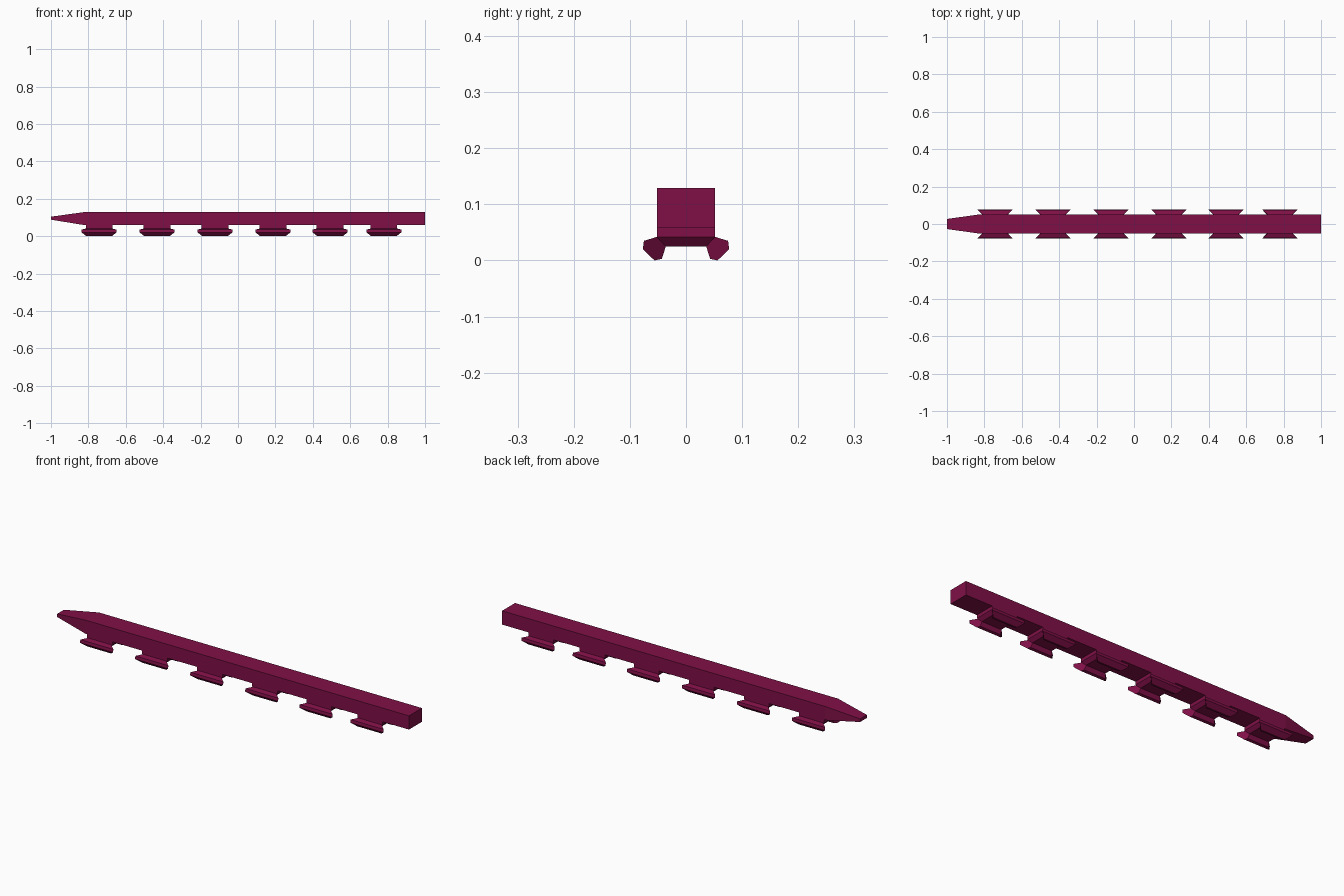
import bpy, bmesh

if "Cube" in bpy.data.objects:
    bpy.data.objects.remove(bpy.data.objects["Cube"])

maroon = bpy.data.materials.new("maroon")
maroon.diffuse_color = (0.215, 0.005, 0.062, 1)
maroon.use_nodes = True
maroon.node_tree.nodes["Principled BSDF"].inputs["Base Color"].default_value = maroon.diffuse_color


def loft(name, rings):
    """Flat-shaded closed solid through rings with equal point counts."""
    bm = bmesh.new()
    loops = [[bm.verts.new(p) for p in ring] for ring in rings]
    n = len(loops[0])
    for a, b in zip(loops, loops[1:]):
        for i in range(n):
            j = (i + 1) % n
            bm.faces.new((a[i], a[j], b[j], b[i]))
    bm.faces.new(loops[0])
    bm.faces.new(loops[-1])
    bmesh.ops.recalc_face_normals(bm, faces=bm.faces)
    mesh = bpy.data.meshes.new(name)
    bm.to_mesh(mesh)
    bm.free()
    mesh.materials.append(maroon)
    obj = bpy.data.objects.new(name, mesh)
    bpy.context.collection.objects.link(obj)
    return obj


def section(x, half, low, high):
    return [(x, -half, low), (x, half, low), (x, half, high), (x, -half, high)]


def level(cx, hx, hy, z):
    return [(cx - hx, -hy, z), (cx + hx, -hy, z), (cx + hx, hy, z), (cx - hx, hy, z)]


# Long bar with a tapered tip
loft("rail", [section(-1, 0.027, 0.089, 0.105),
              section(-0.82, 0.052, 0.06, 0.13),
              section(1, 0.052, 0.06, 0.13)])

# Clip cross-section: y, z and half length at each corner
clip = [(0.052, 0.043, 0.066), (0.075, 0.036, 0.093), (0.077, 0.021, 0.093),
        (0.056, 0.001, 0.068), (0.043, 0.004, 0.060), (0.036, 0.026, 0.055)]

for k, cx in enumerate((-0.743, -0.433, -0.123, 0.187, 0.492, 0.78), 1):
    # Neck below the bar, chamfered toward its underside
    loft(f"neck_{k}", [level(cx, 0.071, 0.052, 0.06),
                       level(cx, 0.071, 0.052, 0.043),
                       level(cx, 0.055, 0.036, 0.026)])
    # Splayed clip on each side
    for side, label in ((-1, "front"), (1, "back")):
        loft(f"clip_{label}_{k}",
             [[(cx + e * h, side * y, z) for y, z, h in clip] for e in (-1, 1)])

# Rest the lowest edges exactly on the ground
for obj in bpy.context.collection.objects:
    obj.location.z = -0.001
